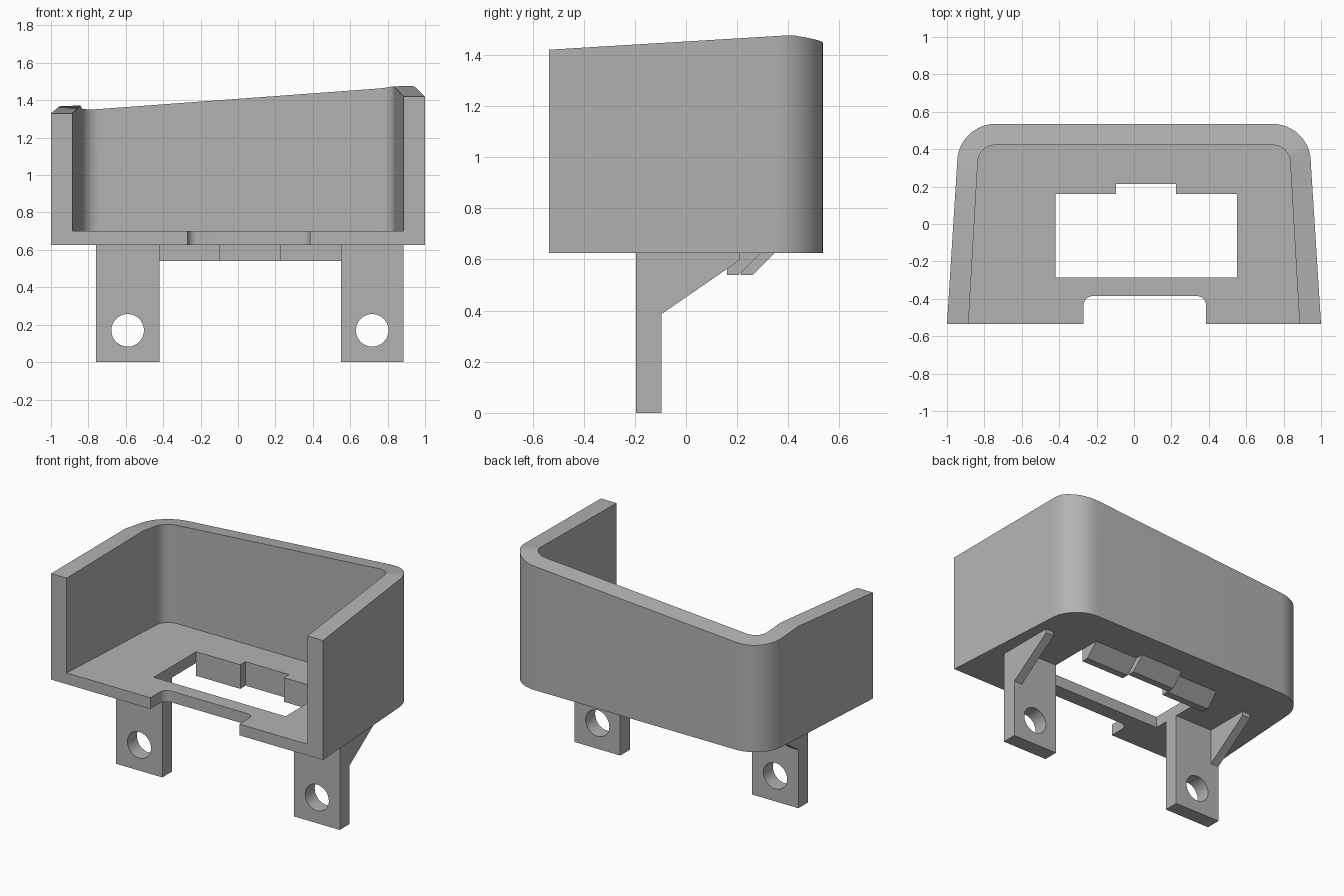
import bpy, bmesh
from math import sin, cos, pi
from mathutils import Vector

cube = bpy.data.objects.get("Cube")
if cube:
    bpy.data.objects.remove(cube)

grey = bpy.data.materials.new("plain grey")
grey.use_nodes = True
colour = (0.45, 0.45, 0.45, 1)
grey.diffuse_color = colour
grey.node_tree.nodes["Principled BSDF"].inputs["Base Color"].default_value = colour

FRONT, BASE, FLOOR_TOP = -0.535, 0.625, 0.70


def finish(name, bm):
    bmesh.ops.recalc_face_normals(bm, faces=bm.faces)
    mesh = bpy.data.meshes.new(name)
    bm.to_mesh(mesh)
    bm.free()
    mesh.materials.append(grey)
    obj = bpy.data.objects.new(name, mesh)
    bpy.context.collection.objects.link(obj)
    bpy.ops.object.select_all(action='DESELECT')
    obj.select_set(True)
    bpy.context.view_layer.objects.active = obj
    bpy.ops.object.shade_smooth_by_angle()
    return obj


def prism(name, loops, place, depth):
    """Fill an outline, with any further loops as holes, and extrude it."""
    bm = bmesh.new()
    edges = []
    for loop in loops:
        verts = [bm.verts.new(place(a, b)) for a, b in loop]
        edges += [bm.edges.new((v, verts[i - 1])) for i, v in enumerate(verts)]
    bmesh.ops.triangle_fill(bm, edges=edges, use_beauty=True)
    new = bmesh.ops.extrude_face_region(bm, geom=bm.faces[:])["geom"]
    bmesh.ops.translate(bm, vec=Vector(depth),
                        verts=[v for v in new if isinstance(v, bmesh.types.BMVert)])
    return finish(name, bm)


def arc(cx, cy, rx, ry, start, end, n=12):
    return [(cx + rx * cos(start + (end - start) * i / n),
             cy + ry * sin(start + (end - start) * i / n)) for i in range(n + 1)]


def u_path(x_front, x_back, y_back, crease):
    """Tapered U from the left front, round the back, to the right front."""
    rx = x_back - 0.74
    ry = y_back - 0.333
    t = (crease - FRONT) / (0.333 - FRONT)
    half = [(x_front, FRONT), (x_front + (x_back - x_front) * t, crease)]
    half += arc(0.74, 0.333, rx, ry, 0, pi / 2)
    return half + [(-x, y) for x, y in reversed(half)]


outer = u_path(1.0, 0.945, 0.535, 0.18)
inner = u_path(0.885, 0.835, 0.422, 0.21)


# Wall: a U-shaped shell with a sloping rim
def rim(x, y):
    side = (1.42 if x > 0 else 1.33) + 0.06 * (y - FRONT)
    back = 1.408 + 0.0735 * x - 0.125 * (y - 0.42)
    return min(side, back)


bm = bmesh.new()
rings = []
for (ox, oy), (ix, iy) in zip(outer, inner):
    rings.append([bm.verts.new(p) for p in (
        (ox, oy, BASE), (ox, oy, rim(ox, oy)), (ix, iy, rim(ix, iy)), (ix, iy, BASE))])
for a, b in zip(rings, rings[1:]):
    for i in range(4):
        bm.faces.new((a[i - 1], a[i], b[i], b[i - 1]))
bm.faces.new(rings[0])
bm.faces.new(rings[-1])
finish("wall", bm)

# Floor: rounded front notch and a stepped opening
r = 0.05
notch = [(-0.27, FRONT)] + arc(-0.22, -0.435, r, r, pi, pi / 2, 6)
notch += arc(0.335, -0.435, r, r, pi / 2, 0, 6) + [(0.385, FRONT)]
opening = [(-0.42, -0.285), (0.55, -0.285), (0.55, 0.16), (0.225, 0.16),
           (0.225, 0.215), (-0.095, 0.215), (-0.095, 0.16), (-0.42, 0.16)]
prism("floor", [inner + notch, opening],
      lambda a, b: (a, b, BASE), (0, 0, FLOOR_TOP - BASE))

# Lip under the rear edge of the opening, slanted at the back
for name, x0, x1, y in (("lip_right", -0.42, -0.095, 0.16),
                        ("lip_middle", -0.095, 0.225, 0.215),
                        ("lip_left", 0.225, 0.55, 0.16)):
    section = [(y, BASE), (y, 0.54), (y + 0.047, 0.54), (y + 0.132, BASE)]
    prism(name, [section], lambda a, b: (x0, a, b), (x1 - x0, 0, 0))

# Legs with a bolt hole, each braced by a thin gusset on its outer edge
for side, x0, x1, gx in (("right", -0.76, -0.42, -0.76), ("left", 0.55, 0.885, 0.825)):
    hole = arc((x0 + x1) / 2, 0.17, 0.087, 0.087, 0, 2 * pi, 40)[:-1]
    plate = [(x0, 0), (x1, 0), (x1, BASE), (x0, BASE)]
    prism("leg_" + side, [plate, hole], lambda a, b: (a, -0.195, b), (0, 0.1, 0))
    brace = [(-0.095, 0.387), (0.21, 0.597), (0.21, BASE), (-0.095, BASE)]
    prism("gusset_" + side, [brace], lambda a, b: (gx, a, b), (0.06, 0, 0))
